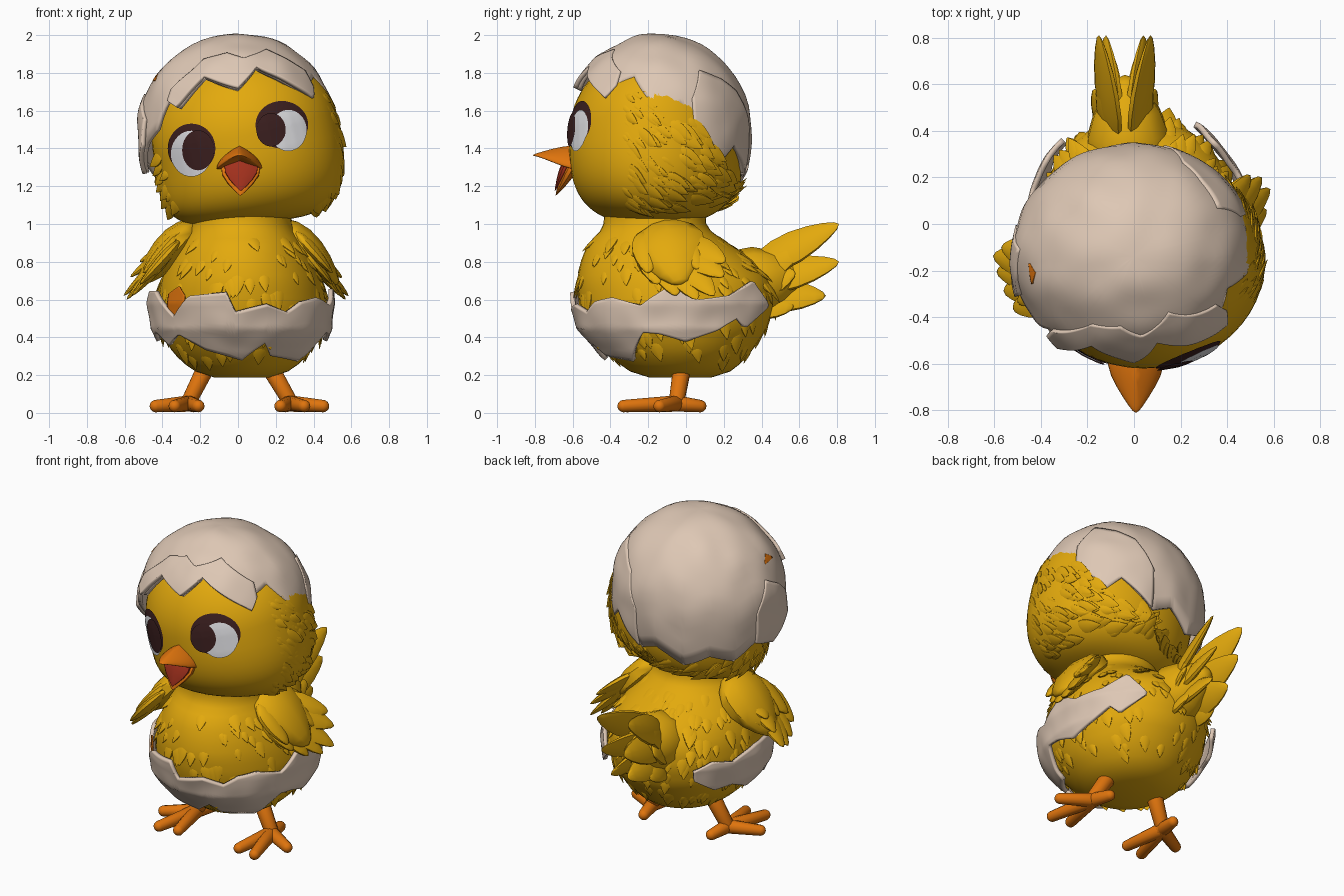
import bpy, bmesh, math, random
from math import sin, cos, atan2, degrees, radians, sqrt, pi
from mathutils import Vector, Matrix, noise
from mathutils.bvhtree import BVHTree

random.seed(4)
cube = bpy.data.objects.get("Cube")
if cube:
    bpy.data.objects.remove(cube, do_unlink=True)


def material(name, r, g, b):
    m = bpy.data.materials.new(name)
    m.use_nodes = True
    m.diffuse_color = (r, g, b, 1)
    bsdf = m.node_tree.nodes["Principled BSDF"]
    bsdf.inputs["Base Color"].default_value = (r, g, b, 1)
    bsdf.inputs["Roughness"].default_value = 0.7
    return m


YELLOW = material("chick yellow", .77, .4, .004)
SHELL = material("eggshell cream", .73, .575, .46)
ORANGE = material("leg orange", .74, .175, .004)
RED = material("mouth red", .36, .03, .012)
BROWN = material("eye brown", .045, .014, .014)
WHITE = material("eye white", .85, .85, .88)


def finish(name, bm, mat, angle=50):
    bmesh.ops.recalc_face_normals(bm, faces=bm.faces)
    mesh = bpy.data.meshes.new(name)
    bm.to_mesh(mesh)
    bm.free()
    ob = bpy.data.objects.new(name, mesh)
    bpy.context.collection.objects.link(ob)
    mesh.materials.append(mat)
    bpy.ops.object.select_all(action="DESELECT")
    ob.select_set(True)
    bpy.context.view_layer.objects.active = ob
    bpy.ops.object.shade_smooth_by_angle(angle=radians(angle))
    return ob


def lerp_table(table, x):
    """Piecewise linear lookup; rows are (key, values...) with rising keys."""
    if x <= table[0][0]:
        return table[0][1:]
    for a, b in zip(table, table[1:]):
        if x <= b[0]:
            t = (x - a[0]) / (b[0] - a[0])
            return [p + (q - p) * t for p, q in zip(a[1:], b[1:])]
    return table[-1][1:]


def grid(bm, nu, nv, f, wrap):
    rows = [[bm.verts.new(f(i / nu, j / nv)) for i in range(nu + (not wrap))] for j in range(nv + 1)]
    for r, s in zip(rows, rows[1:]):
        for i in range(nu):
            k = (i + 1) % len(r)
            bm.faces.new((r[i], r[k], s[k], s[i]))


def leaf(bm, root, tip, width, thick, facing, taper=.55):
    """Flat pointed feather from root to tip, its broad side turned to facing."""
    root, tip = Vector(root), Vector(tip)
    along = (tip - root).normalized()
    side = along.cross(Vector(facing)).normalized()
    out = side.cross(along)
    for v in bmesh.ops.create_uvsphere(bm, u_segments=10, v_segments=8, radius=1)["verts"]:
        t = (v.co.z + 1) / 2
        w = 1.15 - taper * t * t
        v.co = root.lerp(tip, t) + side * (v.co.x * width * w / 2) + out * (v.co.y * thick * w / 2)


def capsule(bm, a, b, ra, rb):
    a, b = Vector(a), Vector(b)
    turn = (b - a).to_track_quat("Z", "Y")
    for v in bmesh.ops.create_uvsphere(bm, u_segments=12, v_segments=9, radius=1)["verts"]:
        end, r = (b, rb) if v.co.z > 0 else (a, ra)
        v.co = end + turn @ (v.co * r)


# Torso: stacked rings of height, centre y, half width, half depth
RINGS = [(.18, -.03, .12, .14), (.22, -.03, .26, .28), (.32, -.04, .37, .385),
         (.45, -.05, .435, .485), (.58, -.05, .45, .52), (.7, -.06, .43, .52),
         (.8, -.09, .39, .47), (.9, -.15, .32, .37), (.98, -.165, .265, .27), (1.12, -.165, .26, .27)]


def on_body(az, z, gap=0.0):
    cy, rx, ry = lerp_table(RINGS, z)
    return Vector((.02 + (rx + gap) * cos(az), cy + (ry + gap) * sin(az), z))


bm = bmesh.new()
grid(bm, 40, 24, lambda u, v: on_body(2 * pi * u, .18 + .94 * v), True)
bmesh.ops.smooth_vert(bm, verts=bm.verts, factor=.5, use_axis_x=True, use_axis_y=True, use_axis_z=True)
bmesh.ops.holes_fill(bm, edges=bm.edges)
body_tree = BVHTree.FromBMesh(bm)
finish("torso", bm, YELLOW)

# Head: round crown tilted to one side, broad squarish cheeks that tilt less
HEAD = Vector((.04, -.16, 1.465))
bm = bmesh.new()
for v in bmesh.ops.create_uvsphere(bm, u_segments=48, v_segments=36, radius=1)["verts"]:
    x, y, z = v.co
    low, wide, deep = z, 1, 1
    h = sqrt(x * x + y * y)
    if z < 0 and h > .01:
        low = -abs(z) ** .62
        wide = (1 - low ** 4) ** .25 / h
        deep = (1 - abs(low) ** 3) ** (1 / 3) / h
    tilt = Matrix.Rotation(radians(-15 - 10 * min(0, low)), 3, "Y")
    v.co = HEAD + tilt @ Vector((x * .498 * wide, y * .46 * deep, low * .46))
head_tree = BVHTree.FromBMesh(bm)
finish("head", bm, YELLOW)

# Jagged lower edge of the shell cap: compass angle and height
CAP_EDGE = [(-160, 1.42), (-146, 1.5), (-138, 1.65), (-128, 1.61), (-114, 1.77), (-90, 1.71), (-76, 1.82),
            (-42, 1.68), (-38, 1.66), (-30, 1.75), (-20, 1.78), (0, 1.58), (16, 1.63), (22, 1.53), (44, 1.35),
            (54, 1.42), (78, 1.25), (92, 1.3), (112, 1.2), (130, 1.27), (148, 1.22), (164, 1.32), (184, 1.27), (200, 1.42)]


def below_cap(p):
    deg = degrees(atan2(p.y + .14, p.x))
    return p.z < lerp_table(CAP_EDGE, deg + 360 if deg < -160 else deg)[0] - .05


# Ruffled plumage: small feathers half sunk into the surface
def plumage(name, tree, centre, count, flow, allowed, size, lift):
    bm = bmesh.new()
    while count:
        d = Vector([random.gauss(0, 1) for _ in range(3)]).normalized()
        p, n, _, _ = tree.ray_cast(centre + d * 2, -d)
        if p is None or not allowed(p):
            continue
        n = n if n.dot(d) > 0 else -n
        run = flow - n * flow.dot(n)
        if run.length < .1:
            continue
        length = size * random.uniform(.7, 1.3)
        root = p - n * .014
        leaf(bm, root, root + run.normalized() * length + n * lift, length * .55, .022, n, .9)
        count -= 1
    finish(name, bm, YELLOW)


plumage("head_feathers", head_tree, HEAD, 200, Vector((0, .8, -.45)),
        lambda p: p.y > -.38 and p.z > 1.08 and below_cap(p), .13, .022)
plumage("body_feathers", body_tree, Vector((.02, -.06, .6)), 220, Vector((0, .25, -1)),
        lambda p: .32 < p.z < .97, .12, .018)


# Eggshell: cap on the head and broken band round the belly
def on_cap(az, z):
    k = sqrt(max(0, 1 - ((z - 1.5) / (.495 if z > 1.5 else .75)) ** 2))
    p = Vector((.51 * k * cos(az), -.14 + .475 * k * sin(az), z))
    n = (p - Vector((0, -.14, 1.5))).normalized()
    return p + n * (.014 * noise.noise(p * 6))


def shell_band(name, start, end, top, bottom, surface, power=1, wrap=False, mat=SHELL, thick=.024):
    def point(u, v):
        deg = start + (end - start) * u
        a, b = lerp_table(top, deg)[0], lerp_table(bottom, deg)[0]
        return surface(radians(deg), a + (b - a) * v ** power)
    bm = bmesh.new()
    grid(bm, int((end - start) / 2), 18, point, wrap)
    bmesh.ops.remove_doubles(bm, verts=bm.verts, dist=.0005)
    mod = finish(name, bm, mat, 40).modifiers.new("thickness", "SOLIDIFY")
    mod.thickness, mod.offset = thick, 0


shell_band("shell_cap", -160, 200, [(0, 1.995)], CAP_EDGE, on_cap, 2, True)


def raised_cap(az, z):
    c = Vector((0, -.14, 1.5))
    return c + (on_cap(az, z) - c) * (1.016 + .2 * max(0, 1.88 - z) * max(0, -sin(az)))


# Overlapping cracked plates on the cap
shell_band("cap_front_plate", -136, -32, [(-136, 1.7), (-120, 1.86), (-100, 1.89), (-85, 1.86), (-60, 1.91), (-32, 1.8)],
           CAP_EDGE, raised_cap)
shell_band("cap_back_plate", 22, 76, [(22, 1.66), (32, 1.8), (50, 1.76), (64, 1.7), (76, 1.5)], CAP_EDGE, raised_cap)
shell_band("cap_side_plate", 164, 200, [(164, 1.5), (176, 1.68), (190, 1.62), (200, 1.55)], CAP_EDGE, raised_cap)

BAND_TOP = [(-228, .57), (-215, .62), (-200, .59), (-180, .64), (-160, .645), (-138, .51), (-125, .62), (-100, .64),
            (-94, .535), (-74, .575), (-60, .535), (-50, .59), (-37, .61), (-20, .57), (-5, .66), (5, .64),
            (12, .6), (30, .62), (47, .7), (60, .57)]
BAND_BOTTOM = [(-228, .51), (-214, .43), (-200, .44), (-185, .38), (-165, .43), (-150, .36), (-135, .42), (-117, .34),
               (-90, .285), (-74, .375), (-68, .31), (-38, .28), (-20, .43), (-10, .42), (5, .38), (25, .44),
               (36, .5), (43, .45), (60, .56)]
shell_band("shell_band", -228, 60, BAND_TOP, BAND_BOTTOM,
           lambda az, z: on_body(az, z, .036 + .012 * noise.noise(on_body(az, z) * 7)))

# Small orange patches showing in the shell gaps
shell_band("band_gap_lining", -146, -130, [(-146, .63), (-136, .67), (-130, .62)], [(0, .5)],
           lambda az, z: on_body(az, z, .024), mat=ORANGE, thick=.008)
shell_band("cap_gap_lining", 184, 196, [(184, 1.76), (190, 1.79), (196, 1.76)], [(0, 1.75)],
           raised_cap, mat=ORANGE, thick=.008)


# Eyes: thin plates laid on the face
def face_plate(name, x, z, rx, rz, lift, mat):
    def point(u, v):
        px, pz = x + rx * v * cos(2 * pi * u), z + rz * v * sin(2 * pi * u)
        p, n, _, _ = head_tree.ray_cast(Vector((px, -3, pz)), Vector((0, 1, 0)))
        return p + (n if n.y < 0 else -n) * lift
    bm = bmesh.new()
    grid(bm, 36, 8, point, True)
    bmesh.ops.remove_doubles(bm, verts=bm.verts, dist=.0002)
    finish(name, bm, mat)


face_plate("left_eye_rim", .23, 1.525, .138, .125, .005, BROWN)
face_plate("left_eye_white", .262, 1.495, .096, .108, .009, WHITE)
face_plate("left_pupil", .172, 1.498, .075, .087, .013, BROWN)
face_plate("right_eye_rim", -.243, 1.4, .125, .13, .005, BROWN)
face_plate("right_eye_white", -.242, 1.372, .106, .12, .009, WHITE)
face_plate("right_pupil", -.205, 1.39, .082, .104, .013, BROWN)

# Beak: pointed upper bill, hanging lower bill, red mouth between
bm = bmesh.new()
for v in bmesh.ops.create_uvsphere(bm, u_segments=20, v_segments=16, radius=1)["verts"]:
    x, y, z = v.co
    t = (1 - y) / 2
    w = 1.5 - 1.15 * t
    v.co = (.008 + x * .115 * w, -.49 - .32 * t, 1.345 + z * (.06 if z > 0 else .02) * w + .018 * t - .09 * abs(x) * (1 - t))
finish("upper_bill", bm, ORANGE)
bm = bmesh.new()
leaf(bm, (.015, -.57, 1.37), (.012, -.69, 1.15), .22, .07, (0, -1, .5), .9)
finish("lower_bill", bm, ORANGE)
bm = bmesh.new()
leaf(bm, (.018, -.61, 1.37), (.014, -.695, 1.175), .19, .05, (0, -1, .5), .9)
finish("mouth", bm, RED)

# Wings: a rounded shoulder with overlapping feathers
WING_TIPS = [(.5, -.15, .68), (.54, -.05, .62), (.57, .06, .6), (.585, .15, .62), (.55, .2, .72), (.5, .21, .8)]
for side, sx, shift, spread in (("left", 1, 0, 0), ("right", -1, -.27, .02)):
    bm = bmesh.new()
    leaf(bm, (sx * .22, -.12, 1.01), (sx * .53, -.03 + shift * .4, .68), .38, .18, (sx, 0, .6))
    for i, (x, y, z) in enumerate(WING_TIPS):
        root = (sx * .31, -.2 + .03 * i + shift * .3, .91)
        leaf(bm, root, (sx * (x + spread), y * .75 + .02 + shift if sx < 0 else y, z), .17, .06, (sx, 0, .6))
    for i in range(4):
        leaf(bm, (sx * .3, -.22 + .06 * i, .96), (sx * .5, -.2 + .09 * i + shift * .5, .74 + .02 * (i % 2)), .15, .07, (sx, 0, .7))
    finish(side + "_wing", bm, YELLOW)

# Tail: rump and a fan of broad feathers in two columns
FAN = [(.11, .81, 1.0), (.08, .81, .8), (.06, .74, .62), (.13, .58, .74), (.1, .57, .56), (.1, .62, .9)]
bm = bmesh.new()
leaf(bm, (-.01, .13, .64), (-.04, .64, .74), .36, .38, (0, 0, 1))
for sx in (-1, 1):
    for x, y, z in FAN:
        leaf(bm, (-.04 + sx * .045, .34, .67 + (z - .75) * .35), (-.04 + sx * x, y, z), .19, .06, (sx, -.2, .5))
finish("tail", bm, YELLOW)

# Legs and feet: three toes forward, one back
TOES = [(.225, -.31), (.35, -.33), (.45, -.14), (.25, .075)]
for side, sx, shift in (("left", 1, 0), ("right", -1, .015)):
    bm = bmesh.new()
    ankle = (sx * .275 + shift, -.05, .06)
    capsule(bm, (sx * .17, -.02, .24), ankle, .05, .042)
    for x, y in TOES:
        capsule(bm, (ankle[0], ankle[1], .05), (sx * x + shift, y, .036), .044, .033)
    finish(side + "_leg", bm, ORANGE)
